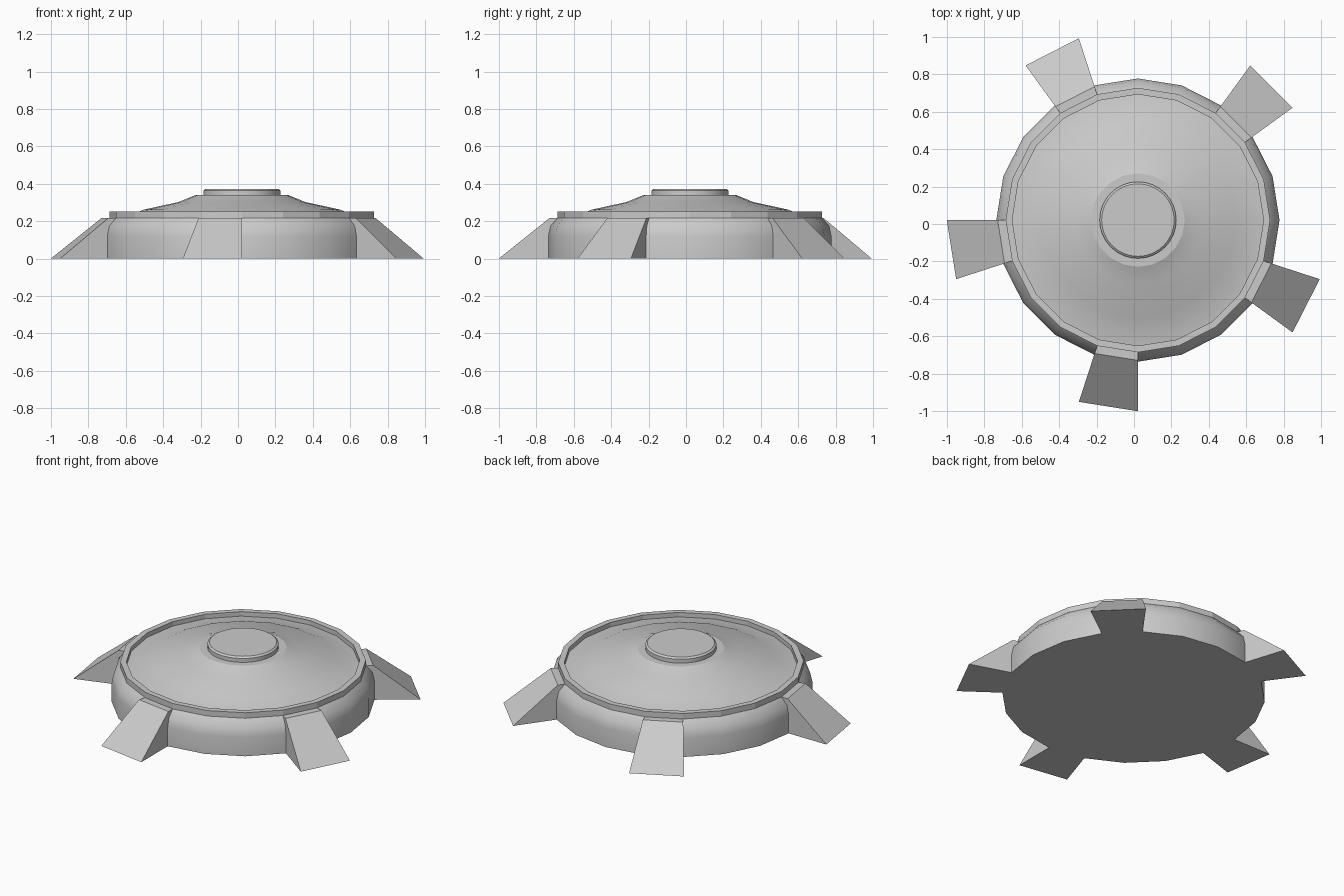
import bpy, bmesh
from math import cos, sin, radians, pi

if "Cube" in bpy.data.objects:
    bpy.data.objects.remove(bpy.data.objects["Cube"])

C = 0.021   # common centre offset in x and y


def make_object(name, bm, smooth=None):
    bmesh.ops.recalc_face_normals(bm, faces=bm.faces[:])
    me = bpy.data.meshes.new(name)
    bm.to_mesh(me)
    bm.free()
    ob = bpy.data.objects.new(name, me)
    bpy.context.collection.objects.link(ob)
    if smooth:
        bpy.ops.object.select_all(action='DESELECT')
        bpy.context.view_layer.objects.active = ob
        ob.select_set(True)
        bpy.ops.object.shade_smooth_by_angle(angle=radians(smooth))
    return ob


def lathe(name, profile, sides, closed=False, smooth=None):
    """Revolve (radius, z) points; zero radius becomes a pole."""
    bm = bmesh.new()
    rings = []
    for r, z in profile:
        n = sides if r > 0 else 1
        rings.append([bm.verts.new((C + r * cos(2 * pi * i / sides),
                                    C + r * sin(2 * pi * i / sides), z)) for i in range(n)])
    pairs = list(zip(rings, rings[1:]))
    if closed:
        pairs.append((rings[-1], rings[0]))
    for a, b in pairs:
        for i in range(sides):
            j = (i + 1) % sides
            quad = [a[i % len(a)], a[j % len(a)], b[j % len(b)], b[i % len(b)]]
            bm.faces.new(list(dict.fromkeys(quad)))
    return make_object(name, bm, smooth)


# Base drum with rounded shoulder
lathe("base_body", [(0, 0), (0.757, 0), (0.757, 0.12), (0.745, 0.175),
                    (0.705, 0.22), (0.68, 0.22)], 20, smooth=35)

# Raised rim around the lid
lathe("rim", [(0.707, 0.218), (0.707, 0.253), (0.672, 0.253), (0.672, 0.218)], 20, closed=True)

# Stepped lid
lathe("lid", [(0.69, 0.222), (0.585, 0.236), (0.525, 0.262),
              (0.34, 0.302), (0.25, 0.339), (0, 0.339)], 20, smooth=20)

# Round cap with chamfered edge
lathe("cap", [(0, 0.33), (0.205, 0.33), (0.205, 0.364), (0.194, 0.373), (0, 0.373)], 32, smooth=30)

# Five sloped feet, each spanning one side of the drum
section = [(0.69, 0), (1.022, 0), (0.75, 0.218), (0.69, 0.218)]
for k in range(5):
    bm = bmesh.new()
    ends = []
    for a in (radians(36 + 72 * k), radians(54 + 72 * k)):
        ends.append([bm.verts.new((C + r * cos(a), C + r * sin(a), z)) for r, z in section])
    a, b = ends
    bm.faces.new(a)
    bm.faces.new(b)
    for i in range(4):
        j = (i + 1) % 4
        bm.faces.new((a[i], a[j], b[j], b[i]))
    make_object(f"foot_{k + 1}", bm)
